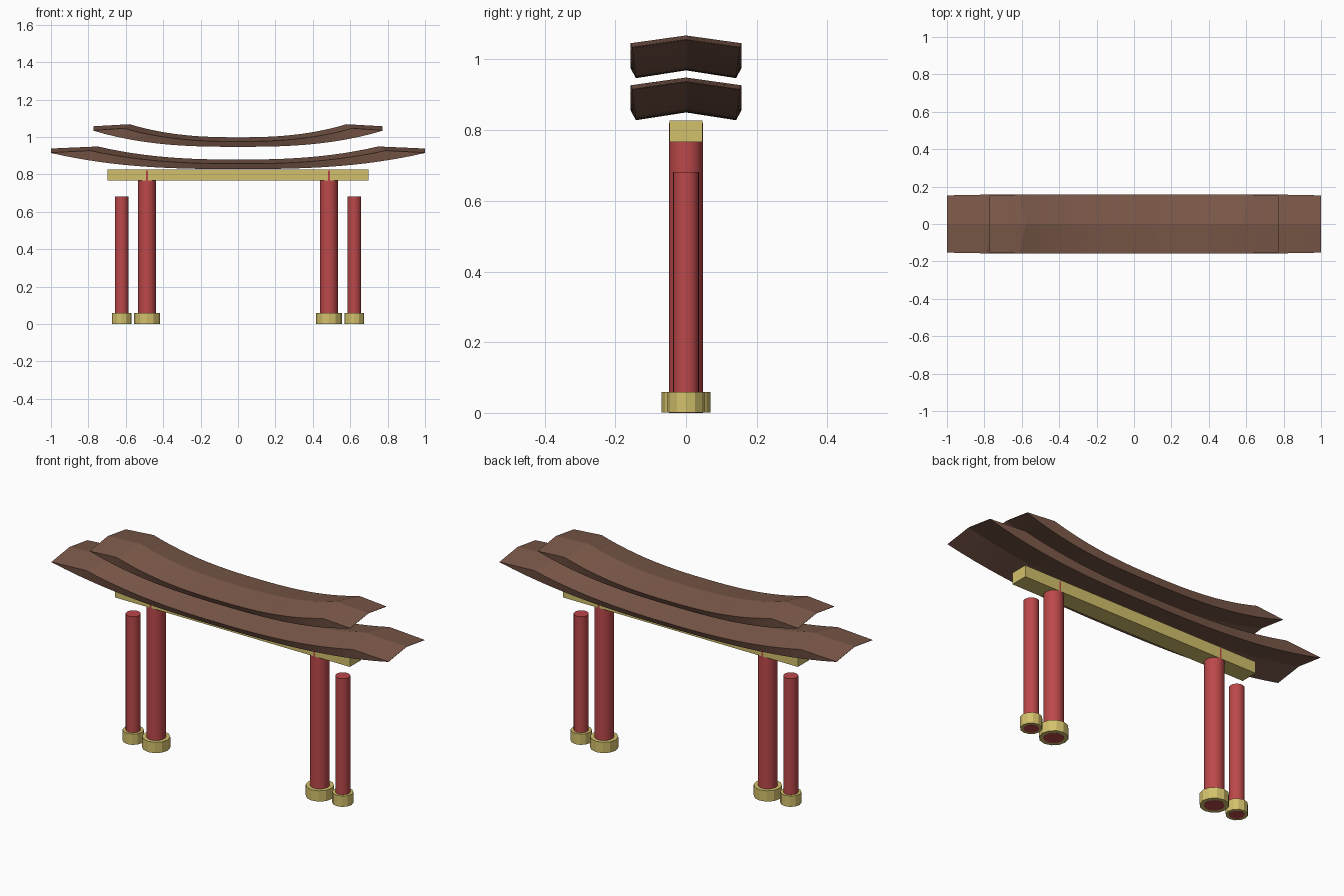
import bpy, bmesh, math

if "Cube" in bpy.data.objects:
    bpy.data.objects.remove(bpy.data.objects["Cube"])


def material(name, rgb):
    m = bpy.data.materials.new(name)
    m.diffuse_color = (*rgb, 1)
    m.use_nodes = True
    m.node_tree.nodes["Principled BSDF"].inputs["Base Color"].default_value = m.diffuse_color
    return m


RED = material("red_paint", (0.50, 0.065, 0.068))
GOLD = material("pale_gold", (0.65, 0.53, 0.15))
BROWN = material("roof_brown", (0.205, 0.102, 0.069))


def smooth(obj, degrees):
    bpy.ops.object.select_all(action='DESELECT')
    obj.select_set(True)
    bpy.context.view_layer.objects.active = obj
    bpy.ops.object.shade_smooth_by_angle(angle=math.radians(degrees))


def cylinder(name, x, r, z0, z1, sides, mat):
    bpy.ops.mesh.primitive_cylinder_add(vertices=sides, radius=r, depth=z1 - z0,
                                        location=(x, 0, (z0 + z1) / 2))
    obj = bpy.context.object
    obj.name = name
    obj.data.materials.append(mat)
    return obj


def section(u):
    """Six-point chevron cross-section of the roof at u in -1..1."""
    a, s = abs(u), (1 if u >= 0 else -1)
    # the eave flares slightly further out than the ridge before the tip
    xe = a if a <= 0.75 else 0.75 + (a - 0.75)
    if a <= 0.75:
        t = a / 0.75
        rise = 0.070 * t ** 2.5
        ridge, eave = 0.879 + rise, 0.857 + rise
        xe = a * 0.79 / 0.75
        y_top = 0.157
    else:
        t = (a - 0.75) / 0.25
        ridge = 0.949 - 0.011 * t
        eave = 0.927 - 0.011 * t
        xe = 0.79 + 0.21 * t
        y_top = 0.157 - 0.004 * t
    low = 0.086 * a ** 2.7
    y_low = 0.142 + 0.0105 * a ** 3
    gap = 0.0008                      # keeps the tips razor thin
    return [(s * a, 0, ridge), (s * xe, y_top, eave),
            (s * a, y_low, 0.829 + low - gap), (s * a, 0, 0.851 + low - gap),
            (s * a, -y_low, 0.829 + low - gap), (s * xe, -y_top, eave)]


def roof(name, x_scale, lift):
    half = [0.75 * i / 12 for i in range(13)] + [0.835, 0.92, 1.0]
    stations = [-u for u in reversed(half[1:])] + half
    bm = bmesh.new()
    rings = [[bm.verts.new((x * x_scale, y, z + lift)) for x, y, z in section(u)]
             for u in stations]
    for a, b in zip(rings, rings[1:]):
        for i in range(6):
            j = (i + 1) % 6
            bm.faces.new((a[i], a[j], b[j], b[i]))
    # each end is closed as two halves of the chevron
    for r in (rings[0], rings[-1]):
        bm.faces.new((r[0], r[1], r[2], r[3]))
        bm.faces.new((r[0], r[3], r[4], r[5]))
    bmesh.ops.recalc_face_normals(bm, faces=bm.faces)
    mesh = bpy.data.meshes.new(name)
    bm.to_mesh(mesh)
    bm.free()
    mesh.materials.append(BROWN)
    obj = bpy.data.objects.new(name, mesh)
    bpy.context.collection.objects.link(obj)
    smooth(obj, 12)


# Two curved roof slabs
roof("lower_roof", 1.0, 0.0)
roof("upper_roof", 0.773, 0.119)

# Cross beam
bpy.ops.mesh.primitive_cube_add(size=1, location=(0, 0, 0.7965))
beam = bpy.context.object
beam.name = "cross_beam"
beam.scale = (1.394, 0.0936, 0.061)
beam.data.materials.append(GOLD)

# Columns on twelve-sided bases, main and outer pair on each side
for side, s in (("left", -1), ("right", 1)):
    for kind, x, r, top, base_r in (("main", 0.486, 0.0475, 0.82, 0.069),
                                    ("outer", 0.622, 0.0365, 0.682, 0.052)):
        smooth(cylinder(f"{side}_{kind}_column", s * x, r, 0.0, top, 24, RED), 30)
        cylinder(f"{side}_{kind}_base", s * x, base_r, 0.001, 0.059, 12, GOLD)
